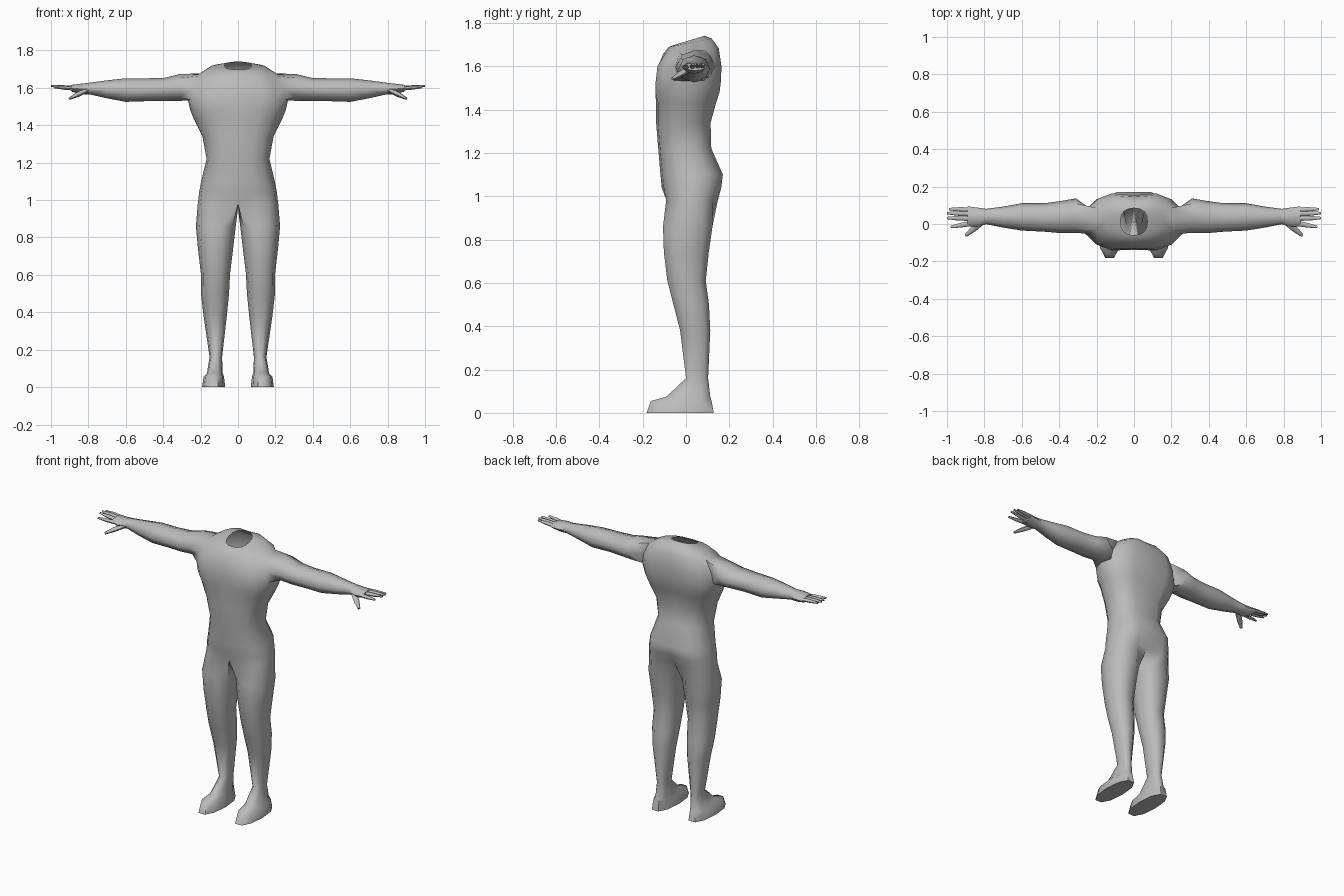
import bpy, bmesh, math
from mathutils import Vector

if "Cube" in bpy.data.objects:
    bpy.data.objects.remove(bpy.data.objects["Cube"])

skin = bpy.data.materials.new("plain grey")
skin.diffuse_color = (0.5, 0.5, 0.5, 1)
skin.use_nodes = True
skin.node_tree.nodes["Principled BSDF"].inputs["Base Color"].default_value = skin.diffuse_color


def spow(v, p):
    return math.copysign(abs(v) ** p, v)


def bridge(bm, a, b, closed=True):
    n = len(a)
    for i in range(n if closed else n - 1):
        j = (i + 1) % n
        bm.faces.new((a[i], a[j], b[j], b[i]))


def finish(bm, name):
    """Turn a half-model into a mirrored, smooth-shaded object."""
    bmesh.ops.recalc_face_normals(bm, faces=bm.faces)
    me = bpy.data.meshes.new(name)
    bm.to_mesh(me)
    bm.free()
    me.materials.append(skin)
    ob = bpy.data.objects.new(name, me)
    bpy.context.collection.objects.link(ob)
    mod = ob.modifiers.new("mirror", 'MIRROR')
    mod.use_clip = True
    mod.merge_threshold = 0.001
    bpy.context.view_layer.objects.active = ob
    ob.select_set(True)
    bpy.ops.object.shade_smooth_by_angle(angle=math.radians(60))
    ob.select_set(False)


bm = bmesh.new()

# Torso half-rings: height, half width, front y, back y, tilt, centre dents (front, back)
torso = [
    (0.98, 0.215, -0.10, 0.155, 0.0, 0.01, 0.035),
    (1.04, 0.208, -0.112, 0.172, 0.0, 0, 0.02),
    (1.10, 0.197, -0.118, 0.180, 0.0, 0, 0.01),
    (1.22, 0.168, -0.128, 0.125, 0.0, 0, 0.008),
    (1.34, 0.190, -0.138, 0.122, 0.0, 0, 0.012),
    (1.43, 0.235, -0.138, 0.148, 0.0, 0, 0.02),
    (1.48, 0.255, -0.152, 0.165, 0.0, 0.016, 0.02),
    (1.535, 0.268, -0.150, 0.172, 0.0, 0.016, 0.02),
    (1.60, 0.255, -0.142, 0.174, 0.0, 0.012, 0.02),
    (1.668, 0.215, -0.105, 0.160, 0.1, 0, 0.015),
    (1.705, 0.150, -0.080, 0.125, 0.2, 0, 0.01),
    (1.715, 0.072, -0.060, 0.085, 0.3, 0, 0),
]
ARM_LOW = 7
rings = []
for z, w, yf, yb, tilt, df, db in torso:
    mid, half = (yf + yb) / 2, (yb - yf) / 2
    ring = []
    for k in range(9):
        a = math.radians(-90 + 22.5 * k)
        x = w * spow(math.cos(a), 0.8) if 0 < k < 8 else 0
        y = mid + half * spow(math.sin(a), 0.85)
        y += df if k == 0 else -db if k == 8 else 0
        ring.append(bm.verts.new((x, y, z + tilt * y)))
    rings.append(ring)
for r in range(len(rings) - 1):
    for k in range(8):
        if k in (3, 4) and r in (ARM_LOW, ARM_LOW + 1):
            continue  # arm opening
        a, b = rings[r], rings[r + 1]
        bm.faces.new((a[k], a[k + 1], b[k + 1], b[k]))

# Arm and palm, lofted outward from the opening: x, centre y, y radius, centre z, z radius
lo, me_, hi = rings[ARM_LOW:ARM_LOW + 3]
loop = [lo[3], lo[4], lo[5], me_[5], hi[5], hi[4], hi[3], me_[3]]
bm.verts.remove(me_[4])
arm = [
    (0.31, 0.045, 0.092, 1.602, 0.072),
    (0.39, 0.037, 0.086, 1.592, 0.062),
    (0.48, 0.035, 0.076, 1.590, 0.061),
    (0.60, 0.038, 0.073, 1.588, 0.063),
    (0.70, 0.037, 0.056, 1.592, 0.048),
    (0.79, 0.040, 0.041, 1.596, 0.032),
    (0.84, 0.036, 0.052, 1.594, 0.028),
    (0.89, 0.042, 0.053, 1.598, 0.018),
]
for x, cy, ry, cz, rz in arm:
    ring = []
    for i in range(8):
        a = math.radians(-135 + 45 * i)
        ring.append(bm.verts.new((x, cy + ry * math.cos(a), cz + rz * math.sin(a))))
    bridge(bm, loop, ring)
    loop = ring
bm.faces.new(loop)

# Leg and foot, lofted down from the hip: height, inner x, outer x, front y, back y
crotch = bm.verts.new((0, 0.02, 0.955))
loop = rings[0] + [crotch]
leg = [
    (0.86, 0.012, 0.225, -0.106, 0.122),
    (0.74, 0.026, 0.214, -0.102, 0.105),
    (0.61, 0.042, 0.199, -0.086, 0.091),
    (0.50, 0.048, 0.198, -0.058, 0.106),
    (0.38, 0.060, 0.184, -0.027, 0.112),
    (0.16, 0.085, 0.152, 0.000, 0.102),
    (0.075, 0.082, 0.166, -0.090, 0.112),
    (0.055, 0.075, 0.184, -0.162, 0.118),
    (0.0, 0.068, 0.192, -0.182, 0.128),
]
for z, xi, xo, yf, yb in leg:
    ring = []
    for k in range(10):
        a = math.radians(36 * (k - 4))
        ring.append(bm.verts.new((
            (xi + xo) / 2 + (xo - xi) / 2 * spow(math.cos(a), 0.85),
            (yf + yb) / 2 + (yb - yf) / 2 * spow(math.sin(a), 0.9) / 0.955, z)))
    bridge(bm, loop, ring)
    loop = ring
bm.faces.new(loop)
finish(bm, "body")

# Fingers and thumb: root, tip, root radius
fingers = [
    ((0.86, 0.005, 1.594), (0.98, -0.016, 1.602), 0.014),
    ((0.87, 0.030, 1.598), (1.00, 0.032, 1.610), 0.014),
    ((0.87, 0.055, 1.600), (1.00, 0.058, 1.611), 0.014),
    ((0.87, 0.076, 1.600), (0.99, 0.080, 1.608), 0.013),
    ((0.81, 0.015, 1.588), (0.90, -0.062, 1.542), 0.018),
]
bm = bmesh.new()
for p, q, rad in fingers:
    p, q = Vector(p), Vector(q)
    d = (q - p).normalized()
    side = d.cross(Vector((0, 0, 1))).normalized()
    up = side.cross(d)
    loop = None
    for t, s in ((0, 1), (0.55, 0.9), (1, 0.45)):
        c = p.lerp(q, t)
        ring = [bm.verts.new(c + rad * s * (side * math.cos(i * math.pi / 3)
                                            + up * 0.8 * math.sin(i * math.pi / 3)))
                for i in range(6)]
        if loop:
            bridge(bm, loop, ring)
        else:
            bm.faces.new(ring)
        loop = ring
    bm.faces.new(loop)
finish(bm, "fingers")
